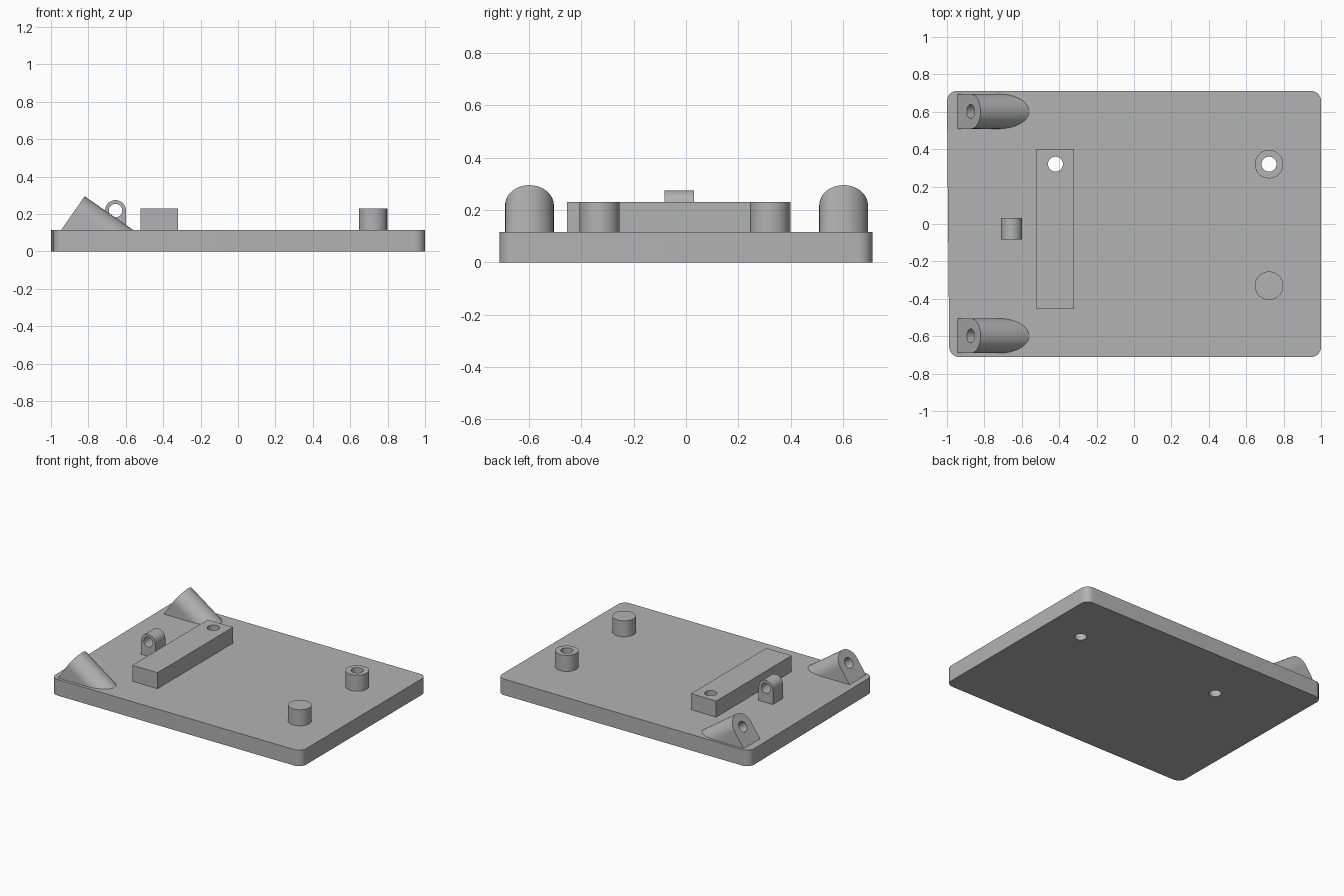
import bpy, bmesh, math
from mathutils import Vector

if "Cube" in bpy.data.objects:
    bpy.data.objects.remove(bpy.data.objects["Cube"])

TOP = 0.115      # upper face of the base plate
BOSS_TOP = 0.23  # upper face of the bar and pegs

grey = bpy.data.materials.new("plain_grey")
grey.use_nodes = True
grey.diffuse_color = (0.45, 0.45, 0.45, 1)
grey.node_tree.nodes["Principled BSDF"].inputs["Base Color"].default_value = grey.diffuse_color

X, Y, Z = Vector((1, 0, 0)), Vector((0, 1, 0)), Vector((0, 0, 1))


def arc(cx, cy, r, start, end, n):
    angles = [math.radians(start + (end - start) * i / n) for i in range(n + 1)]
    return [(cx + r * math.cos(a), cy + r * math.sin(a)) for a in angles]


def circle(cx, cy, r):
    return arc(cx, cy, r, 0, 360, 48)[:-1]


def arch(r, height):
    """Round-topped outline standing on its base line."""
    return [(r, 0)] + arc(0, height - r, r, 0, 180, 32) + [(-r, 0)]


def prism(name, outline, depth, origin=(0, 0, 0), u=X, v=Y, clip=None):
    """Extrude an outline drawn on axes u, v along their normal."""
    origin, normal = Vector(origin), u.cross(v)
    bm = bmesh.new()
    face = bm.faces.new([bm.verts.new(origin + u * a + v * b) for a, b in outline])
    moved = bmesh.ops.extrude_face_region(bm, geom=[face], use_keep_orig=True)["geom"]
    bmesh.ops.translate(bm, vec=normal * depth,
                        verts=[g for g in moved if isinstance(g, bmesh.types.BMVert)])
    if clip is not None:
        geom = bm.verts[:] + bm.edges[:] + bm.faces[:]
        cut = bmesh.ops.bisect_plane(bm, geom=geom, plane_co=(0, 0, clip),
                                     plane_no=Z, clear_inner=True)["geom_cut"]
        bmesh.ops.contextual_create(bm, geom=[g for g in cut if isinstance(g, bmesh.types.BMEdge)])
    bmesh.ops.recalc_face_normals(bm, faces=bm.faces)
    mesh = bpy.data.meshes.new(name)
    bm.to_mesh(mesh)
    bm.free()
    mesh.materials.append(grey)
    obj = bpy.data.objects.new(name, mesh)
    bpy.context.collection.objects.link(obj)
    return obj


def activate(obj):
    bpy.ops.object.select_all(action="DESELECT")
    obj.select_set(True)
    bpy.context.view_layer.objects.active = obj


def drill(cutter, *parts):
    for part in parts:
        activate(part)
        mod = part.modifiers.new("hole", "BOOLEAN")
        mod.operation, mod.solver, mod.object = "DIFFERENCE", "EXACT", cutter
        bpy.ops.object.modifier_apply(modifier=mod.name)
    bpy.data.objects.remove(cutter)


# Base plate with rounded corners, its left edge very slightly skewed
R, W, D = 0.055, 1.0, 0.712
skew = 0.012
outline = (arc(W - R, D - R, R, 0, 90, 12) + arc(R - W, D - R, R, 90, 180, 12)
           + arc(R - W + skew, R - D, R, 180, 270, 12) + arc(W - R, R - D, R, 270, 360, 12))
plate = prism("base_plate", outline, TOP)
parts = [plate]

# Raised bar and the two round pegs
bar = prism("raised_bar", [(-0.52, -0.455), (-0.32, -0.455), (-0.32, 0.4), (-0.52, 0.4)],
            BOSS_TOP - TOP, (0, 0, TOP))
hollow_peg = prism("hollow_peg", circle(0.722, 0.32, 0.076), BOSS_TOP - TOP, (0, 0, TOP))
solid_peg = prism("solid_peg", circle(0.722, -0.33, 0.076), BOSS_TOP - TOP, (0, 0, TOP))
parts += [bar, hollow_peg, solid_peg]

# Vertical holes right through the plate
for x, part in ((-0.42, bar), (0.722, hollow_peg)):
    drill(prism("cutter", circle(x, 0.32, 0.04), 0.5, (0, 0, -0.1)), plate, part)

# Small upright lug with a cross hole
lug = prism("lug", arch(0.056, 0.159), 0.113, (-0.655, 0.031, TOP), X, Z * -1 * -1)
# X cross Z points toward -y, so the lug runs forward from its rear face
drill(prism("cutter", circle(0, 0.103, 0.036), 0.3, (-0.655, 0.1, TOP), X, Z), lug)
parts.append(lug)

# Slanted arched sockets at the two corners, sinking into the plate
tilt = math.atan2(0.18, 0.125)
up_face = Vector((math.cos(tilt), 0, math.sin(tilt)))
for name, y in (("rear_socket", 0.602), ("front_socket", -0.598)):
    base = (-0.945, y, TOP)
    socket = prism(name, arch(0.093, 0.219), 0.5, base, Y, up_face * -1 * -1, TOP)
    drill(prism("cutter", circle(0, 0.126, 0.037), 0.23,
                Vector(base) - Y.cross(up_face) * 0.03, Y, up_face), socket, plate)
    parts.append(socket)

for part in parts:
    activate(part)
    bpy.ops.object.shade_smooth_by_angle(angle=math.radians(30))
